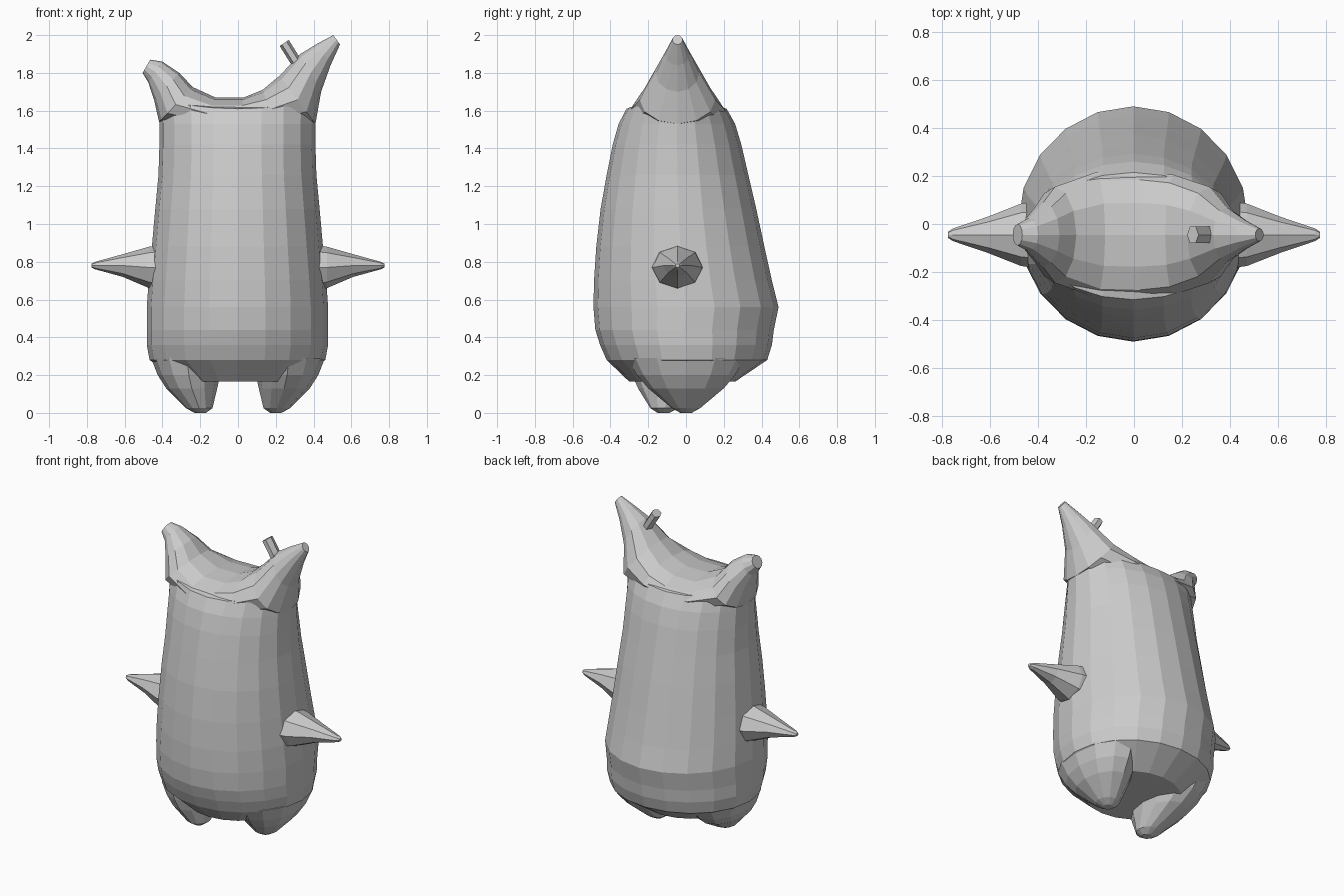
import bpy, bmesh
from math import sin, cos, pi
from mathutils import Vector


def loft(name, rings):
    """Skin a list of equal-length point rings and cap both ends."""
    bm = bmesh.new()
    loops = [[bm.verts.new(p) for p in r] for r in rings]
    n = len(loops[0])
    for a, b in zip(loops, loops[1:]):
        for i in range(n):
            j = (i + 1) % n
            bm.faces.new((a[i], a[j], b[j], b[i]))
    bm.faces.new(loops[0][::-1])
    bm.faces.new(loops[-1])
    bmesh.ops.recalc_face_normals(bm, faces=bm.faces[:])
    me = bpy.data.meshes.new(name)
    bm.to_mesh(me)
    bm.free()
    ob = bpy.data.objects.new(name, me)
    bpy.context.collection.objects.link(ob)
    return ob


def ring(c, u, v, n):
    c, u, v = Vector(c), Vector(u), Vector(v)
    return [c + u * cos(2 * pi * i / n) + v * sin(2 * pi * i / n) for i in range(n)]


# Body: z, half width, front y, back y
body = [(0.165, 0.30, -0.30, 0.26), (0.28, 0.465, -0.42, 0.43), (0.36, 0.48, -0.455, 0.455),
        (0.44, 0.48, -0.48, 0.465), (0.56, 0.48, -0.49, 0.49), (0.70, 0.47, -0.487, 0.455),
        (0.88, 0.453, -0.475, 0.415), (1.08, 0.435, -0.452, 0.372), (1.26, 0.418, -0.42, 0.33),
        (1.42, 0.413, -0.388, 0.293), (1.53, 0.413, -0.357, 0.26)]
rings = [ring((-0.003, (a + b) / 2, z), (hx, 0, 0), (0, (b - a) / 2, 0), 20)
         for z, hx, a, b in body]
# rim dips at front and back and rises toward the ears
rim = ring((-0.003, -0.05, 1.61), (0.418, 0, 0), (0, 0.265, 0), 20)
for p in rim:
    p.z += 0.05 * (p.x / 0.418) ** 2
rings.append(rim)
rings.append(ring((0, -0.05, 1.63), (0.33, 0, 0), (0, 0.18, 0), 20))
loft("body", rings)

# Ears and saddle: outer x, z / inner x, z / half depth
saddle = [(-0.505, 1.80, -0.465, 1.87, 0.045), (-0.475, 1.75, -0.40, 1.86, 0.07),
          (-0.445, 1.66, -0.31, 1.80, 0.135), (-0.418, 1.54, -0.24, 1.725, 0.20),
          (-0.20, 1.50, -0.12, 1.67, 0.26), (0.0, 1.50, 0.03, 1.67, 0.265),
          (0.20, 1.50, 0.13, 1.71, 0.25), (0.41, 1.53, 0.22, 1.785, 0.20),
          (0.44, 1.70, 0.33, 1.90, 0.115), (0.49, 1.84, 0.42, 1.955, 0.065),
          (0.54, 1.95, 0.505, 2.0, 0.027)]
loft("ears_and_saddle",
     [ring(((a + c) / 2, -0.045, (b + d) / 2), ((c - a) / 2, 0, (d - b) / 2), (0, w, 0), 12)
      for a, b, c, d, w in saddle])

# Peg beside the taller ear
loft("peg", [ring(c, (0.024, 0, 0.016), (0, 0.04, 0), 6)
             for c in ((0.325, -0.045, 1.83), (0.245, -0.045, 1.958))])

for s, side, shift in ((-1, "left", -0.12), (1, "right", 0.0)):
    # Arm: x, radius in y, radius in z, centre z
    arm = [(0.40, 0.14, 0.12, 0.77), (0.47, 0.13, 0.11, 0.77), (0.61, 0.075, 0.06, 0.78),
           (0.755, 0.026, 0.02, 0.78), (0.775, 0.012, 0.01, 0.78)]
    loft(side + "_arm", [ring((s * x, -0.045, z), (0, 0, rz), (0, ry, 0), 8)
                         for x, ry, rz, z in arm])
    # Foot: z, centre x, radius x, radius y, amount of forward shift
    foot = [(0.0, 0.20, 0.03, 0.03, 1), (0.025, 0.205, 0.07, 0.075, 0.95),
            (0.13, 0.245, 0.135, 0.20, 0.45), (0.20, 0.26, 0.165, 0.26, 0.2),
            (0.29, 0.27, 0.19, 0.31, 0)]
    loft(side + "_foot", [ring((s * x, shift * k, z), (rx, 0, 0), (0, ry, 0), 12)
                          for z, x, rx, ry, k in foot])
